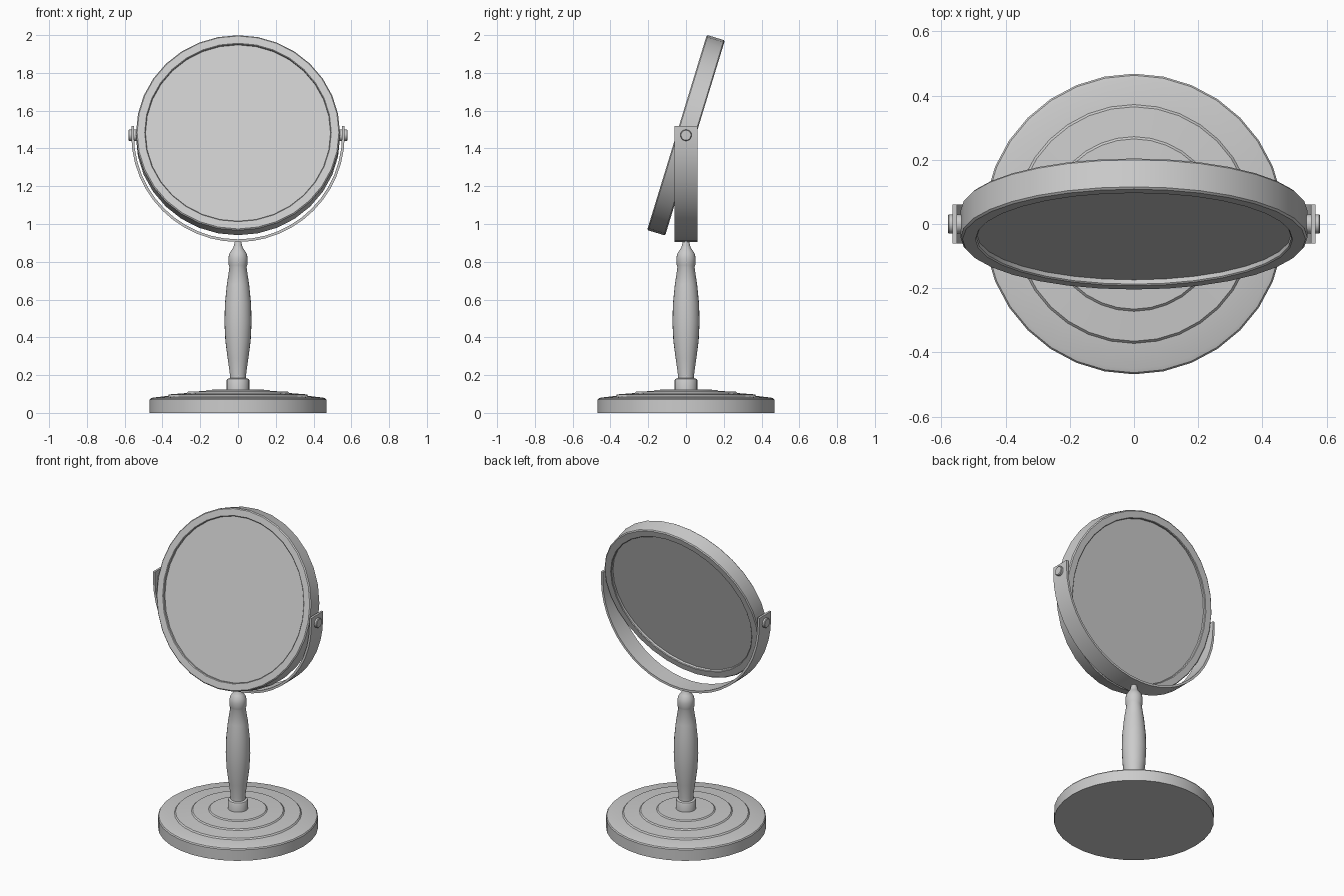
import bpy, bmesh, math
from mathutils import Matrix

if "Cube" in bpy.data.objects:
    bpy.data.objects.remove(bpy.data.objects["Cube"])

PIVOT_Z = 1.47
TILT = math.radians(-17)
SEGMENTS = 32


def finish(name, bm, angle=30):
    bmesh.ops.remove_doubles(bm, verts=bm.verts, dist=1e-5)
    bmesh.ops.recalc_face_normals(bm, faces=bm.faces)
    mesh = bpy.data.meshes.new(name)
    bm.to_mesh(mesh)
    bm.free()
    obj = bpy.data.objects.new(name, mesh)
    bpy.context.collection.objects.link(obj)
    bpy.ops.object.select_all(action='DESELECT')
    obj.select_set(True)
    bpy.context.view_layer.objects.active = obj
    bpy.ops.object.shade_smooth_by_angle(angle=math.radians(angle))
    return obj


def lathe(name, profile, matrix=Matrix(), segments=SEGMENTS, angle=30):
    """Revolve (radius, height) points around local z; open ends are capped."""
    bm = bmesh.new()
    rings = []
    for r, z in profile:
        rings.append([bm.verts.new((r * math.sin(math.tau * i / segments),
                                    r * math.cos(math.tau * i / segments), z))
                      for i in range(segments)])
    for a, b in zip(rings, rings[1:]):
        for i in range(segments):
            j = (i + 1) % segments
            bm.faces.new((a[i], a[j], b[j], b[i]))
    bm.faces.new(rings[0])
    bm.faces.new(rings[-1])
    bm.transform(matrix)
    return finish(name, bm, angle)


# Stepped round base
lathe("base", [(0.468, 0), (0.468, 0.07), (0.463, 0.077), (0.45, 0.081),
               (0.372, 0.090), (0.365, 0.098), (0.272, 0.105), (0.265, 0.112),
               (0.172, 0.116), (0.165, 0.122), (0.06, 0.124)])

# Turned handle with collar, belly and knob
lathe("stem", [(0.06, 0.115), (0.06, 0.172), (0.056, 0.18), (0.043, 0.184),
               (0.043, 0.205), (0.055, 0.29), (0.067, 0.38), (0.072, 0.48),
               (0.069, 0.58), (0.059, 0.68), (0.045, 0.772), (0.049, 0.782),
               (0.051, 0.82), (0.046, 0.843), (0.034, 0.862), (0.026, 0.872),
               (0.022, 0.885), (0.016, 0.91)], segments=24, angle=40)

# Tilted mirror: frame rim with a recessed glass on both sides
tilt = Matrix.Translation((0, 0, PIVOT_Z)) @ Matrix.Rotation(TILT + math.pi / 2, 4, 'X')
half = [(0.49, 0.032), (0.49, 0.046), (0.494, 0.05), (0.534, 0.05), (0.54, 0.044)]
lathe("mirror_frame", half + [(r, -z) for r, z in reversed(half)], tilt)

# Swivel yoke: half-ring strap with straight upright ends
outline = [(1, 0.05)] + [(math.cos(a), math.sin(a)) for a in
                         (-math.pi * i / 24 for i in range(25))] + [(-1, 0.05)]
bm = bmesh.new()
sections = []
for k, (c, s) in enumerate(outline):
    end = k in (0, len(outline) - 1)
    section = []
    for radius, y in ((0.565, -0.06), (0.565, 0.06), (0.551, 0.06), (0.551, -0.06)):
        z = PIVOT_Z + (s if end else s * radius)
        section.append(bm.verts.new((c * radius, y, z)))
    sections.append(section)
for a, b in zip(sections, sections[1:]):
    for i in range(4):
        j = (i + 1) % 4
        bm.faces.new((a[i], a[j], b[j], b[i]))
bm.faces.new(sections[0])
bm.faces.new(sections[-1])
finish("yoke", bm)

# Pivot pins through the yoke ends
for side, label in ((1, "right"), (-1, "left")):
    turn = Matrix.Translation((0, 0, PIVOT_Z)) @ Matrix.Rotation(side * math.pi / 2, 4, 'Y')
    lathe("pivot_pin_" + label, [(0.03, 0.525), (0.03, 0.576), (0.026, 0.58)],
          turn, segments=20)
